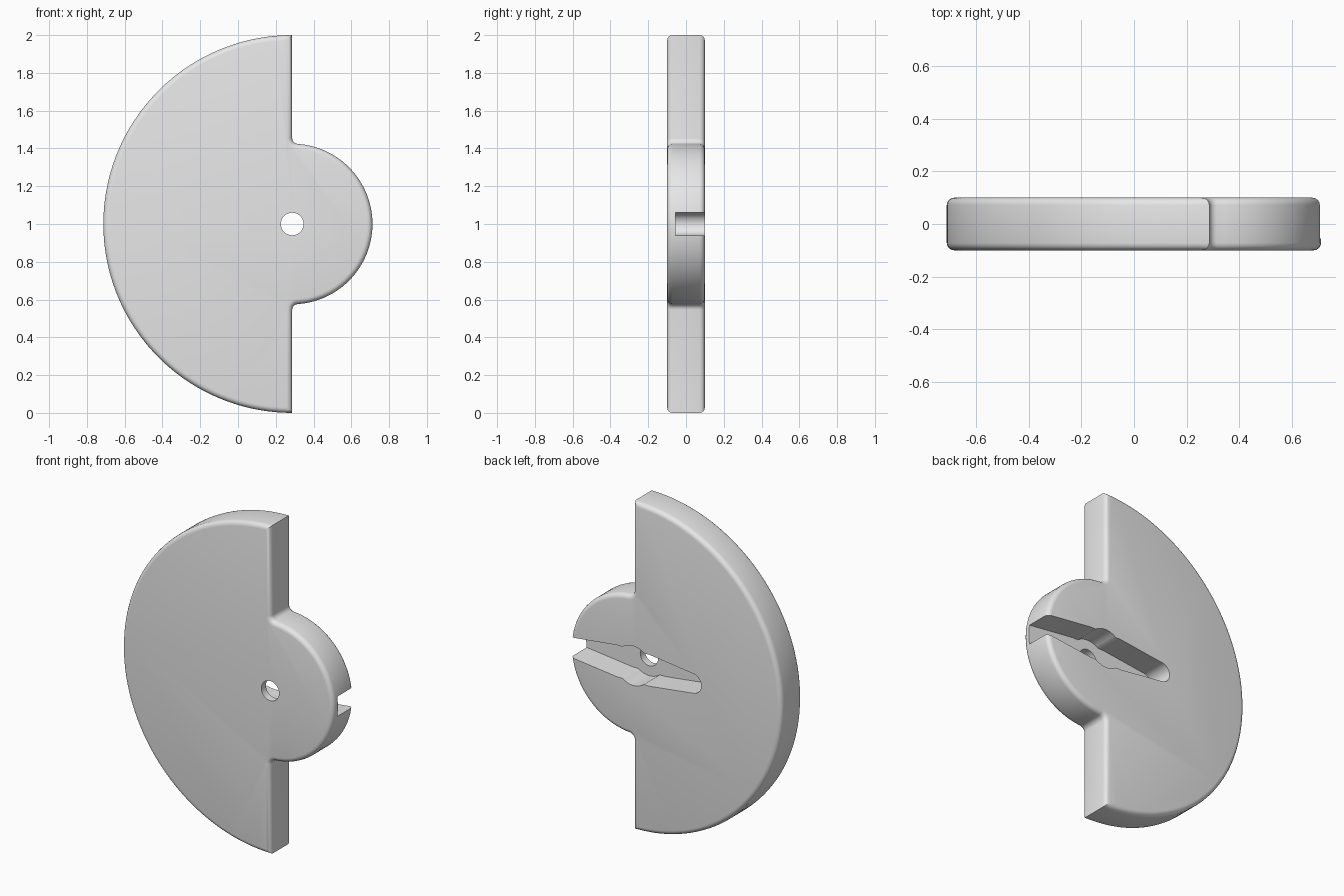
import bpy
import bmesh
from math import sin, cos, pi, sqrt, atan2, asin

cube = bpy.data.objects.get("Cube")
if cube:
    bpy.data.objects.remove(cube, do_unlink=True)

CX, CZ = 0.287, 1.0        # pivot hole centre
BIG, SMALL = 1.0, 0.425    # half disc and hub radii
HALF = 0.1                 # half thickness
FILLET, ROUND = 0.03, 0.028

grey = bpy.data.materials.new("light grey")
grey.use_nodes = True
grey.diffuse_color = (0.8, 0.8, 0.8, 1)
grey.node_tree.nodes["Principled BSDF"].inputs["Base Color"].default_value = (0.8, 0.8, 0.8, 1)


def arc(x, z, radius, start, end, steps):
    """Points on an arc, relative to the pivot."""
    angles = [start + (end - start) * i / steps for i in range(steps + 1)]
    return [(x + radius * cos(a), z + radius * sin(a)) for a in angles]


def plate(name, outline, y0, y1, rounding=0):
    """Extrude an outline from y0 to y1, optionally rounding both rims."""
    bm = bmesh.new()
    face = bm.faces.new([bm.verts.new((CX + x, y0, CZ + z)) for x, z in outline])
    top = bmesh.ops.extrude_face_region(bm, geom=[face])["geom"]
    for v in top:
        if isinstance(v, bmesh.types.BMVert):
            v.co.y = y1
    bmesh.ops.recalc_face_normals(bm, faces=bm.faces)
    if rounding:
        rims = [e for e in bm.edges if abs(e.verts[0].co.y - e.verts[1].co.y) < 1e-5]
        bmesh.ops.bevel(bm, geom=rims, offset=rounding, segments=4,
                        profile=0.5, affect='EDGES', clamp_overlap=True)
    mesh = bpy.data.meshes.new(name)
    bm.to_mesh(mesh)
    bm.free()
    obj = bpy.data.objects.new(name, mesh)
    bpy.context.collection.objects.link(obj)
    mesh.materials.append(grey)
    return obj


def mirror_z(points):
    return [(x, -z) for x, z in reversed(points)]


# Half disc with a round hub, blended by small fillets
fz = sqrt((SMALL + FILLET) ** 2 - FILLET ** 2)
touch = atan2(fz, FILLET)
hub = arc(0, 0, SMALL, -touch, touch, 40)
blend = arc(FILLET, fz, FILLET, touch - pi, -pi, 5)[1:]
rim = arc(0, 0, BIG, pi / 2, 3 * pi / 2, 72)
body = plate("counterweight_disc", hub + blend + rim + mirror_z(blend),
             -HALF, HALF, ROUND)

# Pivot hole through the plate
hole = plate("hole_cutter", arc(0, 0, 0.06, 0, 2 * pi, 32)[:-1], -0.3, 0.3)

# Tapered two-arm slot in the back, open at the hub's edge
bulb, neck, tip, reach = 0.12, 0.096, 0.06, 0.4
lean = asin(neck / bulb)
upper = [(0.52, 0.054), (SMALL, tip), (0.11, neck)]
upper += arc(0, 0, bulb, lean, pi - lean, 10) + [(-0.11, neck)]
end = arc(-reach, 0, tip, pi / 2, 3 * pi / 2, 14)
slot = plate("slot_cutter", upper + end + mirror_z(upper), -0.055, 0.3)

for cutter in (slot, hole):
    cutter.hide_render = True
    mod = body.modifiers.new(cutter.name, 'BOOLEAN')
    mod.operation = 'DIFFERENCE'
    mod.solver = 'EXACT'
    mod.object = cutter

bpy.context.view_layer.objects.active = body
body.select_set(True)
for name in [m.name for m in body.modifiers]:
    bpy.ops.object.modifier_apply(modifier=name)
for cutter in (slot, hole):
    bpy.data.objects.remove(cutter, do_unlink=True)
bpy.ops.object.shade_smooth_by_angle(angle=0.6)
